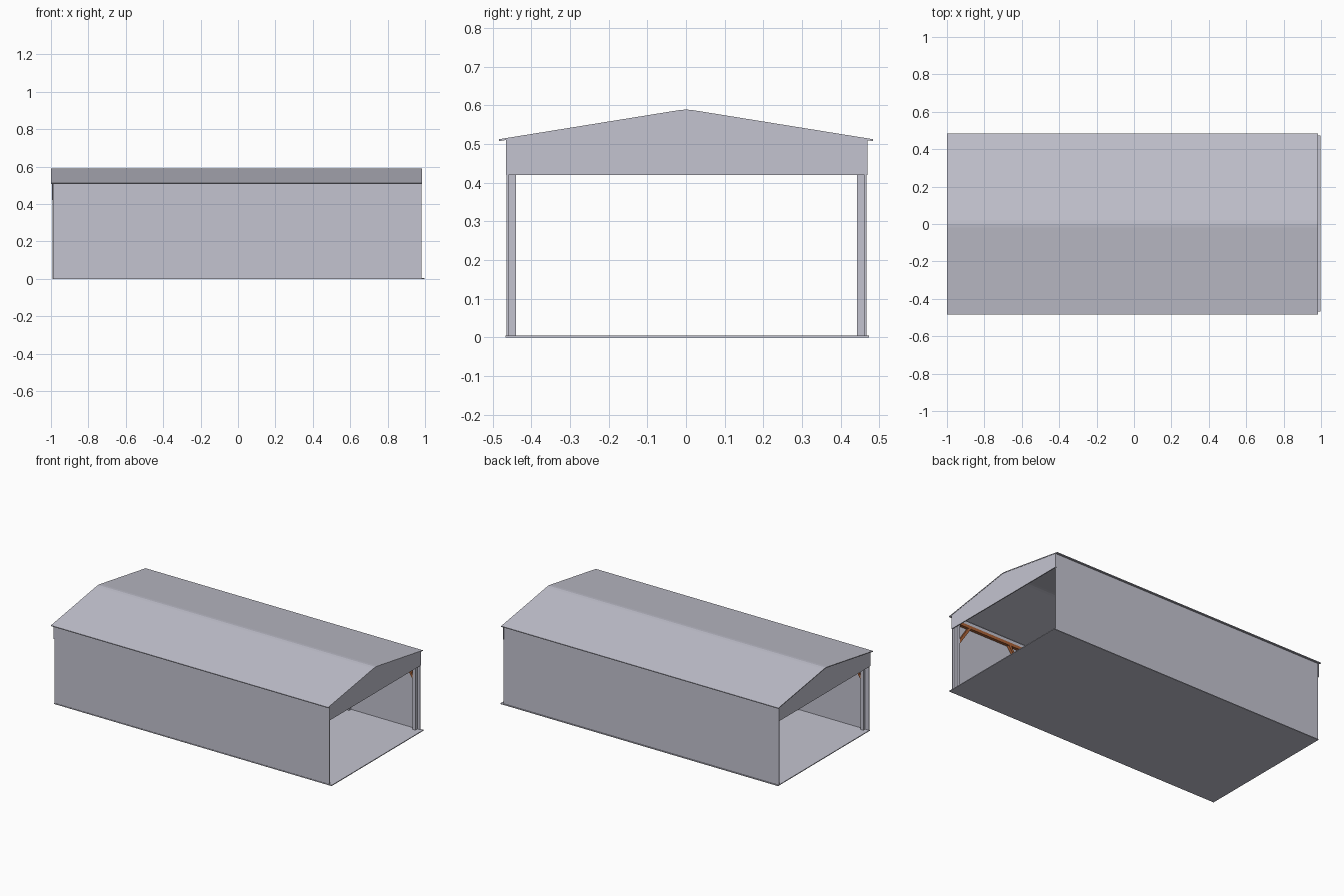
import bpy, bmesh, math
from mathutils import Vector

if "Cube" in bpy.data.objects:
    bpy.data.objects.remove(bpy.data.objects["Cube"])


def material(name, rgb):
    m = bpy.data.materials.new(name)
    m.diffuse_color = (*rgb, 1)
    m.use_nodes = True
    m.node_tree.nodes["Principled BSDF"].inputs["Base Color"].default_value = m.diffuse_color
    return m


GREY = material("pale_lavender_grey", (0.55, 0.55, 0.63))
WOOD = material("rusty_brown", (0.41, 0.125, 0.04))


def prism(name, points, axis, lo, hi, mat):
    """Extrude a profile: axis 'x' takes (y, z) points, axis 'y' takes (x, z)."""
    def co(p, t):
        return (t, p[0], p[1]) if axis == 'x' else (p[0], t, p[1])
    bm = bmesh.new()
    a = [bm.verts.new(co(p, lo)) for p in points]
    b = [bm.verts.new(co(p, hi)) for p in points]
    bm.faces.new(a)
    bm.faces.new(b[::-1])
    n = len(points)
    for i in range(n):
        j = (i + 1) % n
        bm.faces.new((a[i], b[i], b[j], a[j]))
    bmesh.ops.recalc_face_normals(bm, faces=bm.faces)
    me = bpy.data.meshes.new(name)
    bm.to_mesh(me)
    bm.free()
    me.materials.append(mat)
    ob = bpy.data.objects.new(name, me)
    bpy.context.collection.objects.link(ob)
    return ob


def box(name, x0, x1, y0, y1, z0, z1, mat):
    return prism(name, [(x0, z0), (x1, z0), (x1, z1), (x0, z1)], 'y', y0, y1, mat)


# floor slab
box("floor", -0.99, 0.997, -0.467, 0.473, 0, 0.005, GREY)

# thin roof sheet with a narrow flattened ridge
top = [(-0.484, 0.512), (-0.02, 0.587), (0, 0.589), (0.02, 0.587), (0.484, 0.512)]
under = [(y, z - 0.005) for y, z in reversed(top)]
prism("roof", top + under, 'x', -1.0, 0.984, GREY)

# long side walls
box("front_wall", -0.987, 0.98, -0.464, -0.459, 0, 0.511, GREY)
box("back_wall", -0.992, 0.98, 0.462, 0.467, 0, 0.511, GREY)

# gable panels above the open ends
gable = [(-0.465, 0.42), (0.469, 0.42), (0.469, 0.511), (0.02, 0.584),
         (-0.02, 0.584), (-0.465, 0.511)]
prism("left_gable", gable, 'x', -0.995, -0.989, GREY)
prism("right_gable", gable, 'x', 0.976, 0.982, GREY)

# post rows with eave beams and knee braces inside each wall
POSTS = [-0.95, -0.475, 0, 0.475, 0.95]
for side, y0, y1 in (("front", -0.459, -0.44), ("back", 0.442, 0.462)):
    box(side + "_beam", -0.96, 0.96, y0, y1, 0.455, 0.475, WOOD)
    box(side + "_top_plate", -0.975, 0.975, y0, y1, 0.475, 0.495, GREY)
    for x in POSTS:
        box(side + "_post", x - 0.011, x + 0.011, y0, y1, 0.005, 0.455, GREY)
        for d in (-1, 1):
            if abs(x + d * 0.1) > 0.96:
                continue
            # brace leans from the post up to the beam
            pts = [(x + d * 0.011, 0.328), (x + d * 0.011, 0.355),
                   (x + d * 0.075, 0.455), (x + d * 0.095, 0.455)]
            prism(side + "_brace", pts, 'y', y0 + 0.001, y1 - 0.001, WOOD)
